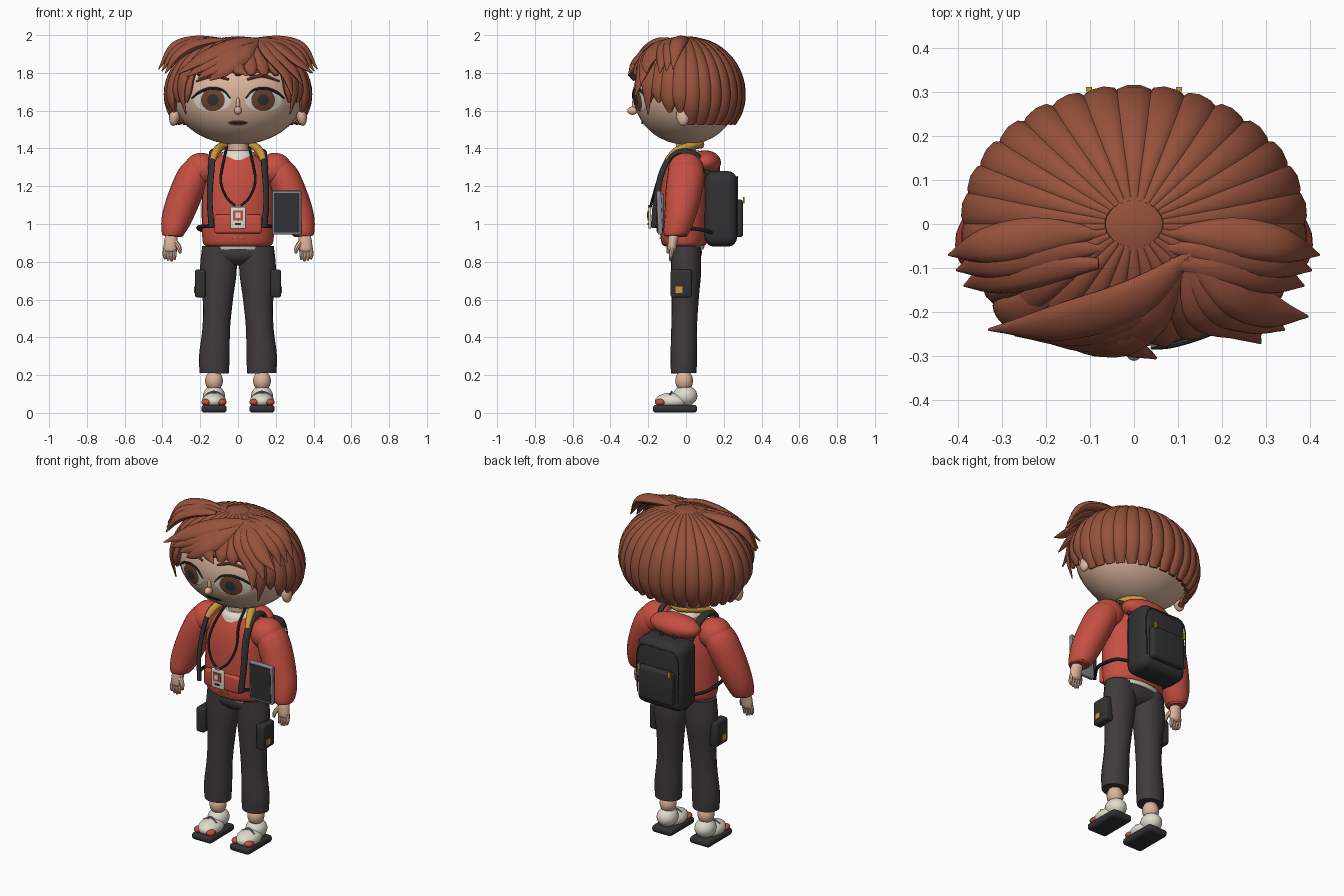
import bpy, bmesh, math
from mathutils import Vector, Matrix

if "Cube" in bpy.data.objects:
    bpy.data.objects.remove(bpy.data.objects["Cube"])


def material(name, hexcode):
    srgb = [int(hexcode[i:i + 2], 16) / 255 for i in (0, 2, 4)]
    col = [c / 12.92 if c < .04 else ((c + .055) / 1.055) ** 2.4 for c in srgb] + [1]
    m = bpy.data.materials.new(name)
    m.use_nodes = True
    m.diffuse_color = col
    m.node_tree.nodes["Principled BSDF"].inputs["Base Color"].default_value = col
    return m


HAIR = material("hair brown", "96523c")
SKIN = material("skin", "dcb59c")
RED = material("jacket red", "c64f41")
PANTS = material("charcoal cloth", "403b3d")
DARK = material("near black", "323133")
CREAM = material("cream", "e0dccd")
GOLD = material("gold", "c9983a")
GREY = material("metal grey", "858791")
IRIS = material("iris brown", "6e442f")
LIP = material("lip", "7c3c35")


def finish(name, bm, mat, recalc=True):
    if recalc:
        bmesh.ops.recalc_face_normals(bm, faces=bm.faces)
    me = bpy.data.meshes.new(name)
    bm.to_mesh(me)
    bm.free()
    me.materials.append(mat)
    ob = bpy.data.objects.new(name, me)
    bpy.context.collection.objects.link(ob)
    bpy.ops.object.select_all(action='DESELECT')
    ob.select_set(True)
    bpy.context.view_layer.objects.active = ob
    bpy.ops.object.shade_smooth_by_angle(angle=math.radians(40))
    return ob


def ball(name, centre, radii, mat, rot=(0, 0, 0)):
    bm = bmesh.new()
    bmesh.ops.create_uvsphere(bm, u_segments=28, v_segments=18, radius=1)
    ob = finish(name, bm, mat)
    ob.location, ob.scale, ob.rotation_euler = centre, radii, rot
    return ob


def box(name, centre, size, mat, bevel=.0, rot=(0, 0, 0)):
    bm = bmesh.new()
    bmesh.ops.create_cube(bm, size=1, matrix=Matrix.Diagonal((*size, 1)))
    if bevel:
        bmesh.ops.bevel(bm, geom=bm.edges[:], offset=bevel, segments=4, profile=.5, affect='EDGES')
    ob = finish(name, bm, mat)
    ob.location, ob.rotation_euler = centre, rot
    return ob


def smooth_keys(keys, steps):
    # Catmull-Rom through the keys (position and radii together)
    k = [Vector(p if len(p) == 5 else (*p, p[3])) for p in keys]
    k = [2 * k[0] - k[1]] + k + [2 * k[-1] - k[-2]]
    out = []
    for a, b, c, d in zip(k, k[1:], k[2:], k[3:]):
        for i in range(steps):
            t = i / steps
            out.append(.5 * (2 * b + (c - a) * t + (2 * a - 5 * b + 4 * c - d) * t * t
                             + (3 * b - a - 3 * c + d) * t ** 3))
    return out + [k[-2]]


def sweep(name, keys, mat, up=(0, -1, 0), centre=None, side=1, sides=14, steps=5):
    # keys: x, y, z, half width, half depth; up or centre fixes the depth axis
    pts = smooth_keys([(p[0] * side, *p[1:]) for p in keys], steps)
    pos = [Vector(p[:3]) for p in pts]
    bm, rings = bmesh.new(), []
    for i, p in enumerate(pos):
        t = (pos[min(i + 1, len(pos) - 1)] - pos[max(i - 1, 0)]).normalized()
        n = p - Vector(centre) if centre else Vector(up)
        n = (n - t * n.dot(t)).normalized()
        s = t.cross(n)
        w, h = max(pts[i][3], .002), max(pts[i][4], .002)
        rings.append([bm.verts.new(p + s * w * math.cos(a) + n * h * math.sin(a))
                      for a in (math.tau * j / sides for j in range(sides))])
    for r, q in zip(rings, rings[1:]):
        for j in range(sides):
            bm.faces.new((r[j], r[j - 1], q[j - 1], q[j]))
    bm.faces.new(rings[0])
    bm.faces.new(rings[-1])
    return finish(name, bm, mat)


# Head
HEAD, RX, RY, RZ = (0, 0, 1.69), .35, .28, .27
ball("head", HEAD, (RX, RY, RZ), SKIN)
sweep("neck", [(0, 0, 1.33, .06), (0, 0, 1.4, .055), (0, 0, 1.48, .06)], SKIN)
ball("nose", (0, -.283, 1.6), (.02, .028, .022), SKIN)
ball("nose_bridge", (0, -.268, 1.635), (.012, .018, .04), SKIN)


def face_y(x, z, off):
    return -RY * math.sqrt(max(0, 1 - (x / RX) ** 2 - ((z - HEAD[2]) / RZ) ** 2)) - off


def face_disc(name, cx, cz, rx, rz, off, mat):
    bm = bmesh.new()
    bmesh.ops.create_circle(bm, cap_ends=True, cap_tris=True, segments=32, radius=1)
    bmesh.ops.subdivide_edges(bm, edges=bm.edges[:], cuts=2, use_grid_fill=True)
    for v in bm.verts:
        x, z = cx + v.co.x * rx, cz + v.co.y * rz
        v.co = (x, face_y(x, z, off), z)
    bm.normal_update()
    if sum(f.normal.y for f in bm.faces) > 0:
        bmesh.ops.reverse_faces(bm, faces=bm.faces)
    return finish(name, bm, mat, False)


def face_line(name, points, mat, off):
    return sweep(name, [(x, face_y(x, z, off), z, r, r) for x, z, r in points], mat, sides=8)


face_disc("mouth", 0, 1.535, .05, .014, .004, LIP)
face_line("mouth_line", [(-.05, 1.537, .002), (0, 1.533, .004), (.05, 1.537, .002)], DARK, .004)
for s, tag in ((1, "left"), (-1, "right")):
    face_disc(tag + "_eye_white", .135 * s, 1.655, .098, .06, .003, CREAM)
    face_disc(tag + "_iris", .133 * s, 1.657, .063, .06, .006, IRIS)
    face_disc(tag + "_pupil", .133 * s, 1.657, .03, .03, .009, DARK)
    face_line(tag + "_lash", [(s * x, z, r) for x, z, r in
              ((.04, 1.665, .003), (.08, 1.707, .006), (.14, 1.719, .007),
               (.2, 1.7, .007), (.245, 1.665, .003))], DARK, .005)
    face_line(tag + "_brow", [(s * x, z, r) for x, z, r in
              ((.05, 1.765, .006), (.13, 1.785, .01), (.22, 1.755, .004))], HAIR, .004)
    ball(tag + "_ear", (.335 * s, -.015, 1.575), (.028, .036, .056), SKIN, (0, -.2 * s, 0))

# Hair: scalp cap, radial strands, crown, fringe and tufts
bm = bmesh.new()
bmesh.ops.create_uvsphere(bm, u_segments=32, v_segments=24, radius=1)
for v in bm.verts:
    v.co = (v.co.x * .365, v.co.y * .288, 1.69 + v.co.z * .288)
low = [v for v in bm.verts if v.co.z < 1.66 - v.co.y * .48]
bmesh.ops.delete(bm, geom=low, context='VERTS')
finish("scalp_hair", bm, HAIR, False)

COUNT = 30
for k in range(COUNT):
    a = math.tau * (k + .5) / COUNT
    front = -math.sin(a)
    if front > .72:
        end, tip = 70, .3
    elif front > .45:
        end, tip = 98, .1
    elif front > -.05:
        end, tip = 108, .2
    else:
        end, tip = 121, .55
    keys = []
    for i in range(9):
        phi = math.radians(10 + (end - 10) * i / 8)
        w = .044 * math.sin(phi) * (1 if i < 7 else .9 if i == 7 else tip)
        keys.append((.37 * math.sin(phi) * math.cos(a), .292 * math.sin(phi) * math.sin(a),
                     1.685 + .3 * math.cos(phi), w + .003, .45 * w + .006))
    sweep("hair_strand", keys, HAIR, centre=(0, 0, 1.685), sides=10, steps=2)
ball("hair_crown", (0, 0, 1.978), (.07, .07, .016), HAIR)


def lock(name, keys, side=1):
    sweep(name, keys, HAIR, centre=(0, 0, 1.65), side=side, sides=12)


for i in range(4):
    d = i * .025
    lock("swept_fringe", [(.13, -.07 - d * .4, 1.975 - d * .3, .012, .01),
                          (.0, -.17 - d, 1.955 - d, .05, .022),
                          (-.17 + d, -.225 - d * .6, 1.885 - d, .048, .022),
                          (-.33 + d * 2.4, -.24 - d * .5, 1.79 - d * .4, .003, .003)])
lock("centre_fringe", [(.12, -.08, 1.97, .015, .012), (.03, -.2, 1.92, .06, .025),
                       (-.01, -.27, 1.84, .045, .02), (.05, -.305, 1.785, .003, .003)])
for i in range(3):
    d = i * .03
    lock("left_fringe", [(.12, -.075, 1.975, .015, .012),
                         (.22 - d, -.15 - d * .7, 1.935 - d * .4, .05, .022),
                         (.31 - d, -.2 - d * .5, 1.86 - d, .04, .018),
                         (.395 - d * 1.8, -.21 - d, 1.8 - d * 2, .003, .003)])
for s, tag in ((1, "left"), (-1, "right")):
    for i in range(3):
        d = i * .035
        lock(tag + "_tuft", [(.08, -.02 - d, 1.975, .012, .01),
                             (.22, -.03 - d, 1.972 - d * .3, .045, .025),
                             (.34 - d * .3, -.05 - d, 1.935 - d * .6, .04, .025),
                             (.42 - d * .5, -.07 - d, 1.82 - d * .3, .003, .003)], s)
    lock(tag + "_temple_lock", [(.17, -.15, 1.9, .03, .014), (.275, -.2, 1.8, .04, .016),
                                (.3, -.205, 1.7, .03, .013), (.275, -.2, 1.58, .003, .003)], s)

# Jacket, shirt and pelvis
sweep("jacket_body", [(0, -.01, .88, .165, .1), (0, -.01, .91, .187, .122),
                      (0, -.01, 1.05, .192, .132), (0, -.005, 1.2, .188, .128),
                      (0, 0, 1.3, .165, .11), (0, 0, 1.36, .1, .085), (0, 0, 1.375, .07, .07)],
      RED, sides=28)
sweep("shirt_collar", [(0, 0, 1.34, .1, .095), (0, 0, 1.37, .088, .085), (0, 0, 1.39, .068, .066)],
      CREAM, sides=24)
sweep("shirt_hem", [(0, 0, .865, .16, .092), (0, 0, .89, .165, .1)], CREAM, sides=24)
ball("hood", (0, .1, 1.325), (.16, .085, .065), RED)
box("front_pocket", (0, -.138, 1.0), (.25, .035, .1), RED, .014)
ball("pelvis", (0, 0, .85), (.185, .084, .07), PANTS)
box("belt_buckle", (0, -.1, .885), (.09, .02, .01), GOLD)
for x in (-.02, .02):
    box("hem_snap", (x, -.135, .925), (.016, .012, .008), GOLD)

# Limbs, shoes and paired gear
for s, tag in ((1, "left"), (-1, "right")):
    ball(tag + "_shoulder", (.195 * s, 0, 1.287), (.092, .095, .09), RED)
    sweep(tag + "_sleeve", [(.18, 0, 1.31, .06, .08), (.23, 0, 1.26, .085, .098),
                            (.28, -.015, 1.15, .088, .095), (.325, -.035, 1.03, .08, .08),
                            (.347, -.055, .955, .06, .066), (.35, -.057, .935, .045, .05)],
          RED, side=s, sides=20)
    sweep(tag + "_palm", [(.348, -.06, .96, .028), (.355, -.07, .91, .036, .026),
                          (.358, -.075, .865, .034, .022), (.358, -.076, .85, .02, .012)], SKIN, side=s)
    for i in range(4):
        x = .334 + i * .017
        sweep(tag + "_finger", [(x, -.072, .875, .012), (x + .003, -.08, .835, .011),
                                (x, -.082, .8 + abs(i - 1.3) * .008, .006)], SKIN, side=s, sides=8)
    sweep(tag + "_thumb", [(.335, -.075, .91, .014), (.312, -.09, .875, .013),
                           (.306, -.095, .845, .007)], SKIN, side=s, sides=8)
    sweep(tag + "_trouser_leg", [(.1, 0, .88, .09, .078), (.104, 0, .75, .097, .08),
                                 (.107, -.005, .6, .08, .072), (.115, -.01, .45, .073, .068),
                                 (.125, -.012, .3, .081, .07), (.126, -.012, .21, .077, .068)],
          PANTS, side=s, sides=20)
    box(tag + "_cargo_pocket", (.2 * s, -.025, .685), (.055, .112, .15), DARK, .014)
    box(tag + "_pocket_tag", (.229 * s, -.037, .652), (.008, .038, .036), GOLD)
    ball(tag + "_ankle", (.127 * s, -.01, .17), (.047, .047, .055), SKIN)
    box(tag + "_sole", (.127 * s, -.058, .022), (.134, .235, .042), DARK, .018)
    ball(tag + "_shoe_toe", (.127 * s, -.075, .062), (.064, .09, .045), CREAM)
    ball(tag + "_shoe_heel", (.127 * s, -.005, .09), (.058, .065, .055), CREAM)
    for x in (-.042, .042):
        ball(tag + "_toe_patch", (.127 * s + x, -.137, .056), (.025, .028, .018), RED)
    sweep(tag + "_lace", [(.085, -.085, .095, .005), (.127, -.075, .113, .005),
                          (.17, -.085, .095, .005)], GREY, side=s, sides=8)
    sweep(tag + "_pack_strap", [(.11, .13, 1.25, .016, .012), (.13, .05, 1.37, .02, .012),
                                (.135, -.06, 1.375, .02, .012), (.142, -.125, 1.28, .02, .012),
                                (.15, -.158, 1.13, .018, .012), (.14, -.172, .98, .018, .012)],
          DARK, centre=(0, 0, 1.1), side=s)
    sweep(tag + "_lower_strap", [(.14, -.17, .99, .01), (.205, -.06, .985, .01),
                                 (.2, .08, .97, .01), (.13, .15, .95, .01)],
          DARK, up=(0, 0, 1), side=s, sides=8)
    sweep(tag + "_lanyard", [(.06, -.02, 1.405, .007), (.075, -.1, 1.34, .007),
                             (.092, -.148, 1.23, .007), (.06, -.175, 1.14, .007),
                             (0, -.19, 1.085, .007)], DARK, side=s, sides=8)
    box(tag + "_zip_pull", (.102 * s, .306, 1.125), (.014, .01, .035), GOLD)

# Neckband: a tilted arc open at the front
sweep("neckband", [(-.135, -.1, 1.335, .016), (-.115, -.05, 1.385, .022), (-.075, .03, 1.415, .022),
                   (0, .075, 1.42, .022), (.075, .03, 1.415, .022), (.115, -.05, 1.385, .022),
                   (.135, -.1, 1.335, .016)], GOLD, up=(0, 0, 1))

# Badge
box("badge", (0, -.192, 1.033), (.084, .014, .115), CREAM, .005)
box("badge_photo", (0, -.201, 1.045), (.052, .006, .052), RED)
box("badge_portrait", (0, -.205, 1.047), (.024, .004, .03), CREAM)
box("badge_bar", (0, -.201, 1.0), (.03, .005, .01), DARK)
box("badge_clip", (0, -.192, 1.093), (.03, .016, .014), GREY)

# Tablet and stylus
box("tablet", (.258, -.14, 1.06), (.155, .026, .232), GREY, .006, (.04, 0, 0))
box("tablet_screen", (.258, -.1535, 1.06), (.135, .005, .208), DARK, 0, (.04, 0, 0))
sweep("stylus", [(.318, -.13, .98, .012), (.318, -.13, 1.16, .015)], GREY)

# Backpack
box("backpack", (0, .185, 1.08), (.31, .172, .4), DARK, .05)
box("backpack_pocket", (0, .28, 1.03), (.23, .045, .2), DARK, .018)
sweep("backpack_seam", [(-.135, .272, .95, .004), (-.13, .272, 1.22, .004), (0, .272, 1.245, .004),
                        (.13, .272, 1.22, .004), (.135, .272, .95, .004)], PANTS, sides=6)
sweep("backpack_handle", [(-.045, .17, 1.265, .01), (-.035, .17, 1.31, .01), (0, .17, 1.325, .01),
                          (.035, .17, 1.31, .01), (.045, .17, 1.265, .01)], DARK, sides=10)
